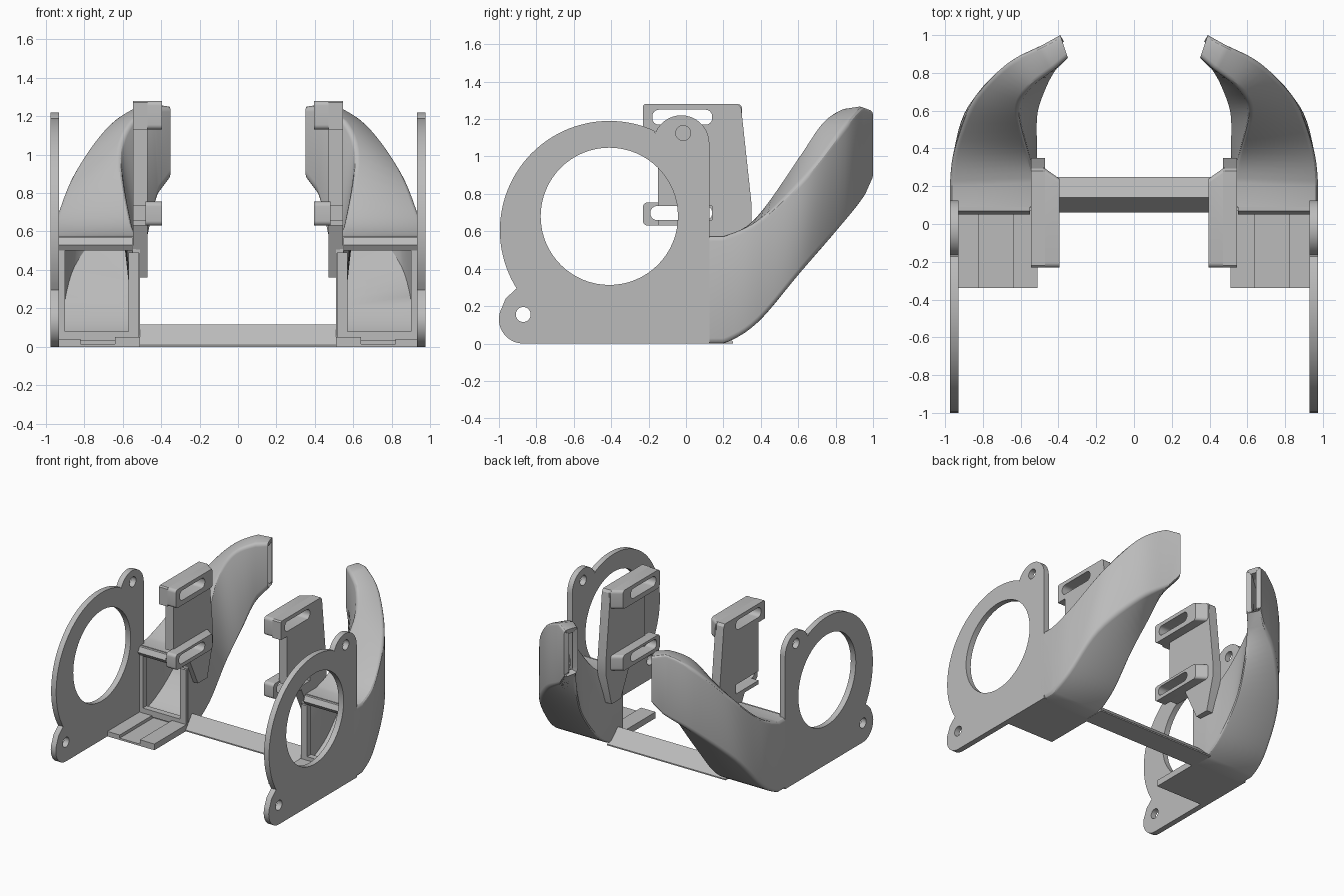
import bpy, bmesh
from math import cos, sin, radians
from mathutils import Vector

cube = bpy.data.objects.get("Cube")
if cube:
    bpy.data.objects.remove(cube)

grey = bpy.data.materials.new("plain_grey")
grey.use_nodes = True
grey.diffuse_color = (0.5, 0.5, 0.5, 1)
grey.node_tree.nodes["Principled BSDF"].inputs["Base Color"].default_value = (0.5, 0.5, 0.5, 1)


def finish(name, mesh, bevel=0, wall=0, mirror=True):
    """Link the mesh, apply its modifiers, mirror to the other side and shade."""
    ob = bpy.data.objects.new(name, mesh)
    bpy.context.collection.objects.link(ob)
    mesh.materials.clear()
    mesh.materials.append(grey)
    if bevel:
        m = ob.modifiers.new("Bevel", 'BEVEL')
        m.width, m.segments, m.limit_method = bevel, 3, 'ANGLE'
        m.angle_limit = radians(40)
    if wall:
        m = ob.modifiers.new("Wall", 'SOLIDIFY')
        m.thickness, m.offset = wall, -1
    if mirror:
        m = ob.modifiers.new("Mirror", 'MIRROR')
        m.use_mirror_merge = False
    bpy.ops.object.select_all(action='DESELECT')
    ob.select_set(True)
    bpy.context.view_layer.objects.active = ob
    bpy.ops.object.convert(target='MESH')
    bpy.ops.object.shade_smooth_by_angle(angle=radians(30))
    return ob


def arc(cy, cz, r, a0, a1, n=16):
    angles = [radians(a0 + (a1 - a0) * i / n) for i in range(n + 1)]
    return [(cy + r * cos(a), cz + r * sin(a)) for a in angles]


def circle(cy, cz, r, n=32):
    return arc(cy, cz, r, 0, 360, n)[:-1]


def slot(y0, y1, z0, z1, r):
    """Rectangle with rounded corners."""
    return (arc(y1 - r, z1 - r, r, 0, 90, 6) + arc(y0 + r, z1 - r, r, 90, 180, 6)
            + arc(y0 + r, z0 + r, r, 180, 270, 6) + arc(y1 - r, z0 + r, r, 270, 360, 6))


def slab(loops, x0, x1):
    """Side-on outline with holes, given thickness from x0 to x1."""
    cu = bpy.data.curves.new("outline", 'CURVE')
    cu.dimensions, cu.fill_mode = '2D', 'BOTH'
    cu.extrude = (x1 - x0) / 2
    for pts in loops:
        sp = cu.splines.new('POLY')
        sp.points.add(len(pts) - 1)
        for p, (y, z) in zip(sp.points, pts):
            p.co = (y, z, 0, 1)
        sp.use_cyclic_u = True
    tmp = bpy.data.objects.new("outline", cu)
    bpy.context.collection.objects.link(tmp)
    deps = bpy.context.evaluated_depsgraph_get()
    mesh = bpy.data.meshes.new_from_object(tmp.evaluated_get(deps))
    bpy.data.objects.remove(tmp)
    for v in mesh.vertices:
        y, z, x = v.co
        v.co = (x + (x0 + x1) / 2, y, z)
    bm = bmesh.new()
    bm.from_mesh(mesh)
    bmesh.ops.remove_doubles(bm, verts=bm.verts, dist=1e-5)
    bmesh.ops.recalc_face_normals(bm, faces=bm.faces)
    bm.to_mesh(mesh)
    bm.free()
    return mesh


def loft(name, rings, caps):
    """Skin a row of equal-sized rings."""
    bm = bmesh.new()
    rows = [[bm.verts.new(p) for p in ring] for ring in rings]
    for a, b in zip(rows, rows[1:]):
        for i in range(len(a)):
            j = (i + 1) % len(a)
            bm.faces.new((a[i], a[j], b[j], b[i]))
    if caps:
        bm.faces.new(rows[0])
        bm.faces.new(rows[-1])
    bmesh.ops.recalc_face_normals(bm, faces=bm.faces)
    mesh = bpy.data.meshes.new(name)
    bm.to_mesh(mesh)
    bm.free()
    return mesh


# Fan mounting plates with the round opening and two screw ears
plate = ([(0.125, 0)] + arc(-0.87, 0.13, 0.13, 270, 150) + [(-0.965, 0.24), (-0.905, 0.295)]
         + arc(-0.41, 0.605, 0.585, 212, 66, 48) + arc(-0.025, 1.07, 0.15, 158, 0))
finish("fan_plate", slab([plate, circle(-0.41, 0.68, 0.367, 64), circle(-0.87, 0.155, 0.04),
                          circle(-0.015, 1.125, 0.04)], 0.93, 0.975))

# Curved hollow ducts: corners are top outer, top inner, bottom inner, bottom outer
keys = [
    [(0.975, 0.09, 0.575), (0.51, 0.09, 0.575), (0.51, 0.09, 0), (0.975, 0.09, 0)],
    [(0.975, 0.2, 0.575), (0.52, 0.22, 0.575), (0.51, 0.2, 0), (0.975, 0.2, 0)],
    [(0.95, 0.4, 0.67), (0.56, 0.38, 0.68), (0.51, 0.38, 0.11), (0.955, 0.38, 0.11)],
    [(0.85, 0.66, 0.92), (0.61, 0.6, 1.0), (0.505, 0.58, 0.35), (0.88, 0.62, 0.39)],
    [(0.67, 0.85, 1.16), (0.55, 0.72, 1.18), (0.46, 0.72, 0.58), (0.66, 0.85, 0.65)],
    [(0.48, 0.95, 1.27), (0.42, 0.82, 1.25), (0.41, 0.82, 0.8), (0.46, 0.96, 0.78)],
    [(0.39, 1.0, 1.25), (0.35, 0.88, 1.25), (0.35, 0.88, 0.88), (0.39, 1.0, 0.87)],
]
keys = [[Vector(p) for p in ring] for ring in keys]


def blend(a, b, c, d, t):
    return b + 0.5 * t * (c - a + t * (2 * a - 5 * b + 4 * c - d + t * (3 * (b - c) + d - a)))


rings = [keys[0]]
for k in range(1, len(keys) - 2):
    for s in range(6):
        rings.append([blend(*corner, s / 6) for corner in zip(*keys[k - 1:k + 3])])
rings += keys[-2:]
finish("duct", loft("duct", rings, False), bevel=0.025, wall=0.04)


def bar(name, profile, axis, lo, hi, mirror=True):
    """Extrude a profile along x or y."""
    if axis == 'x':
        ends = [[(e, a, b) for a, b in profile] for e in (lo, hi)]
    else:
        ends = [[(a, e, b) for a, b in profile] for e in (lo, hi)]
    return finish(name, loft(name, ends, True), mirror=mirror)


# Grooved floor in front of each duct, and the frame around the duct mouth
bar("floor_tray", [(0.51, 0), (0.51, 0.05), (0.64, 0.05), (0.64, 0.015), (0.82, 0.015),
                   (0.82, 0.04), (0.94, 0.04), (0.94, 0)], 'y', -0.34, 0.1)
bar("mouth_top_rib", [(0.07, 0.5), (0.05, 0.53), (0.07, 0.57), (0.12, 0.57), (0.12, 0.5)],
    'x', 0.55, 0.94)
bar("mouth_inner_post", [(0.07, 0.04), (0.07, 0.49), (0.12, 0.49), (0.12, 0.04)], 'x', 0.515, 0.57)
bar("mouth_outer_post", [(0.07, 0.04), (0.07, 0.51), (0.12, 0.51), (0.12, 0.04)], 'x', 0.9, 0.94)
bar("mouth_sill", [(0.07, 0.03), (0.07, 0.08), (0.12, 0.08), (0.12, 0.03)], 'x', 0.55, 0.92)

# Ridge-shaped bar joining both ducts
bar("cross_bar", [(0.06, 0), (0.06, 0.01), (0.14, 0.115), (0.25, 0.01), (0.25, 0)],
    'x', -0.53, 0.53, mirror=False)

# Mounting brackets: upright web and two slotted arms
upper_slot = slot(-0.18, 0.14, 1.17, 1.25, 0.035)
web = [(-0.22, 1.28), (-0.23, 1.27), (-0.23, 1.13), (-0.15, 1.13), (-0.15, 0.735), (0.14, 0.735),
       (0.14, 0.66), (-0.15, 0.66), (-0.15, 0.63), (0.03, 0.63), (0.16, 0.36), (0.28, 0.36),
       (0.35, 0.62), (0.35, 0.75), (0.295, 1.26), (0.28, 1.28)]
finish("bracket_web", slab([web, upper_slot], 0.47, 0.545))
for name, z0, z1, hole in (("upper_arm", 1.13, 1.28, upper_slot),
                           ("lower_arm", 0.63, 0.755, slot(-0.19, 0.14, 0.66, 0.735, 0.035))):
    mesh = slab([slot(-0.23, 0.24, z0, z1, 0.025), hole], 0.395, 0.48)
    for v in mesh.vertices:
        if v.co.y > 0.2 and v.co.x > 0.44:
            v.co.y += 0.06
    finish(name, mesh)
